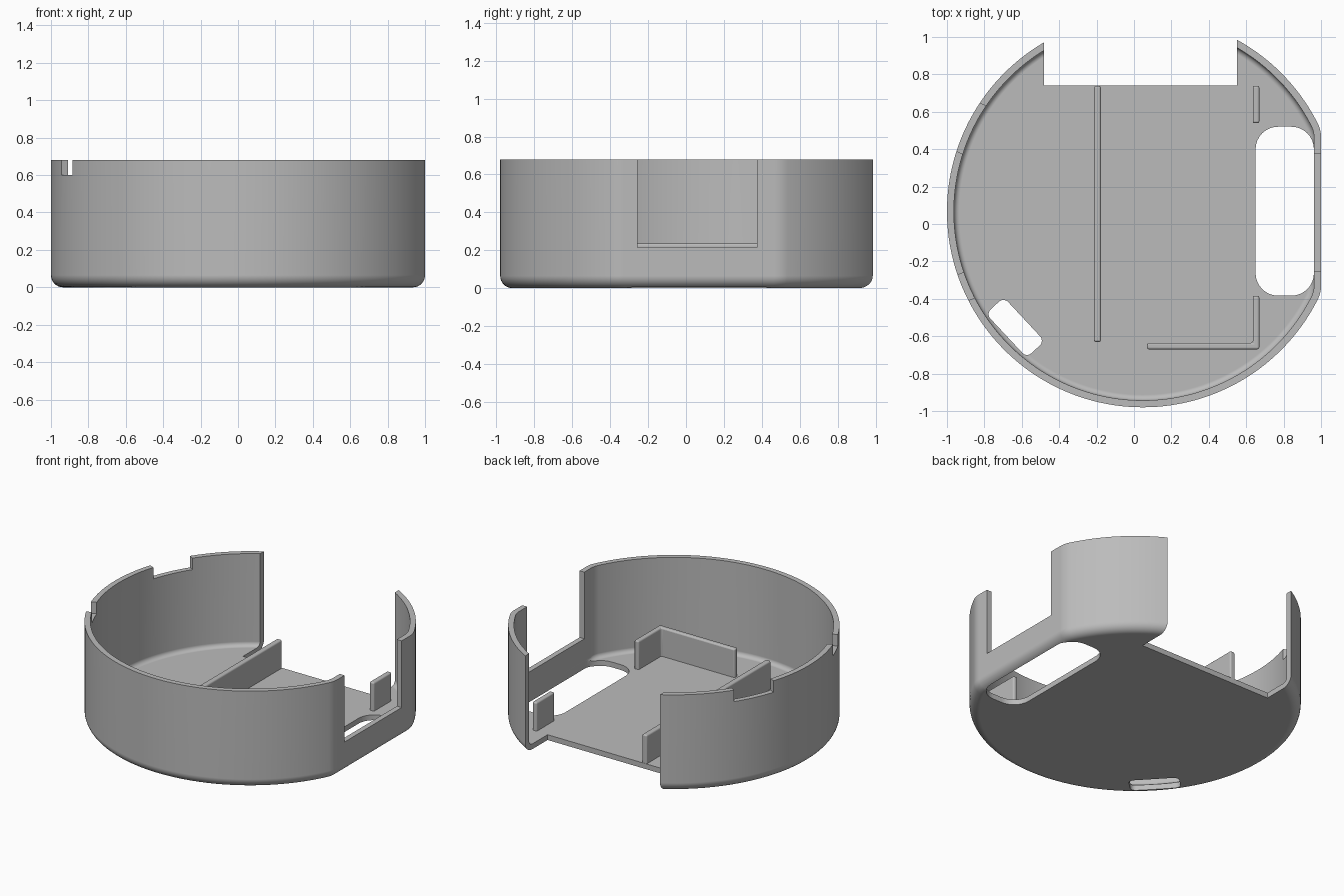
import bpy, bmesh, math
from mathutils import Vector, Matrix

if "Cube" in bpy.data.objects:
    bpy.data.objects.remove(bpy.data.objects["Cube"], do_unlink=True)

# Main dimensions
CENTER, RADIUS, FLAT_X = Vector((0.047, 0.067)), 1.047, 1.0
HEIGHT, WALL, FLOOR = 0.68, 0.037, 0.037
OUTER_FILLET, INNER_FILLET = 0.065, 0.03
RIB_TOP = 0.235

grey = bpy.data.materials.new("plain grey")
grey.use_nodes = True
grey.diffuse_color = (0.5, 0.5, 0.5, 1)
grey.node_tree.nodes["Principled BSDF"].inputs["Base Color"].default_value = (0.5, 0.5, 0.5, 1)


def make_object(name, bm):
    bmesh.ops.recalc_face_normals(bm, faces=bm.faces)
    mesh = bpy.data.meshes.new(name)
    bm.to_mesh(mesh)
    bm.free()
    mesh.materials.append(grey)
    obj = bpy.data.objects.new(name, mesh)
    bpy.context.collection.objects.link(obj)
    return obj


def loft(name, rings):
    """Skin a stack of equal closed rings and cap both ends."""
    bm = bmesh.new()
    loops = [[bm.verts.new(p) for p in ring] for ring in rings]
    for a, b in zip(loops, loops[1:]):
        for i in range(len(a)):
            j = (i + 1) % len(a)
            bm.faces.new((a[i], a[j], b[j], b[i]))
    bm.faces.new(loops[0])
    bm.faces.new(loops[-1])
    return make_object(name, bm)


def prism(name, outline, z0, z1):
    return loft(name, [[(p[0], p[1], z) for p in outline] for z in (z0, z1)])


def rounded_rect(center, width, depth, radius=0.0, angle=0.0):
    """Plan outline of a rectangle, turned by angle in degrees."""
    turn = Matrix.Rotation(math.radians(angle), 2)
    steps = 8 if radius else 0
    points = []
    for k, (sx, sy) in enumerate(((1, 1), (-1, 1), (-1, -1), (1, -1))):
        corner = Vector((sx * (width / 2 - radius), sy * (depth / 2 - radius)))
        for s in range(steps + 1):
            t = math.pi / 2 * (k + s / max(steps, 1))
            points.append(Vector(center) + turn @ (corner + radius * Vector((math.cos(t), math.sin(t)))))
    return points


def box_plan(x0, x1, y0, y1, radius=0.0):
    return rounded_rect(((x0 + x1) / 2, (y0 + y1) / 2), x1 - x0, y1 - y0, radius)


def shell_ring(inset, z):
    """Circle with one flat side and softened corners, moved inward by inset."""
    r, flat = RADIUS - inset, FLAT_X - inset - CENTER.x
    start = math.acos(flat / r)
    half = r * math.sin(start)
    a0 = start + 0.035
    arc = [Vector((r * math.cos(a), r * math.sin(a)))
           for a in (a0 + (2 * math.pi - 2 * a0) * i / 160 for i in range(161))]
    on_flat, corner = Vector((flat, half - 0.035)), Vector((flat, half))
    soft = []
    for i in range(6):
        t = i / 6
        soft.append(on_flat * (1 - t) ** 2 + corner * 2 * t * (1 - t) + arc[0] * t * t)
    mirrored = [Vector((p.x, -p.y)) for p in reversed(soft)]
    return [(*(p + CENTER), z) for p in soft + arc + mirrored]


# Cup-shaped shell: outer fillet, wall, rim, inner fillet
profile = []
for i in range(9):
    t = math.pi / 2 * i / 8
    profile.append((OUTER_FILLET * (1 - math.sin(t)), OUTER_FILLET * (1 - math.cos(t))))
profile += [(0, HEIGHT), (WALL, HEIGHT)]
for i in range(7):
    t = math.pi / 2 * i / 6
    profile.append((WALL + INNER_FILLET * (1 - math.cos(t)), FLOOR + INNER_FILLET * (1 - math.sin(t))))
shell = loft("round_shell", [shell_ring(inset, z) for inset, z in profile])


def radial_notch(name, degrees, width):
    a = math.radians(degrees)
    middle = CENTER + RADIUS * Vector((math.cos(a), math.sin(a)))
    return prism(name, rounded_rect(middle, 0.3, width, 0, degrees), 0.6, 0.8)


# Openings in the wall and floor
cutters = [
    prism("back_opening", box_plan(-0.48, 0.55, 0.74, 1.4), -0.1, 0.8),
    prism("side_opening", box_plan(0.85, 1.2, -0.255, 0.375), 0.215, 0.8),
    prism("floor_slot", box_plan(0.65, 0.962, -0.383, 0.52, 0.12), -0.1, 0.2),
    prism("small_floor_hole", rounded_rect((-0.635, -0.553), 0.32, 0.13, 0.035, -47), -0.1, 0.15),
    radial_notch("wide_rim_notch", 154.2, 0.285),
    radial_notch("narrow_rim_notch", 203, 0.148),
]
bpy.context.view_layer.objects.active = shell
for cutter in cutters:
    cutter.hide_render = True
    cut = shell.modifiers.new(cutter.name, "BOOLEAN")
    cut.operation, cut.solver, cut.object = "DIFFERENCE", "EXACT", cutter
    bpy.ops.object.modifier_apply(modifier=cut.name)
    bpy.data.objects.remove(cutter, do_unlink=True)

# Upright ribs standing on the floor
corner_plan = [(0.07, -0.67), (0.67, -0.67), (0.67, -0.385), (0.635, -0.385), (0.635, -0.635), (0.07, -0.635)]
ribs = [
    prism("long_divider_rib", box_plan(-0.214, -0.177, -0.63, 0.738), 0.02, RIB_TOP),
    prism("rear_short_rib", box_plan(0.635, 0.67, 0.54, 0.738), 0.02, RIB_TOP),
    prism("corner_rib", corner_plan, 0.02, RIB_TOP),
]
for rib in ribs:
    bevel = rib.modifiers.new("rounded edges", "BEVEL")
    bevel.width, bevel.segments = 0.01, 3

# Smooth shading with crisp edges
bpy.ops.object.select_all(action="DESELECT")
for obj in [shell] + ribs:
    obj.select_set(True)
bpy.ops.object.shade_smooth_by_angle(angle=math.radians(30))
for obj in [shell] + ribs:
    weighted = obj.modifiers.new("even shading", "WEIGHTED_NORMAL")
    weighted.keep_sharp = True
